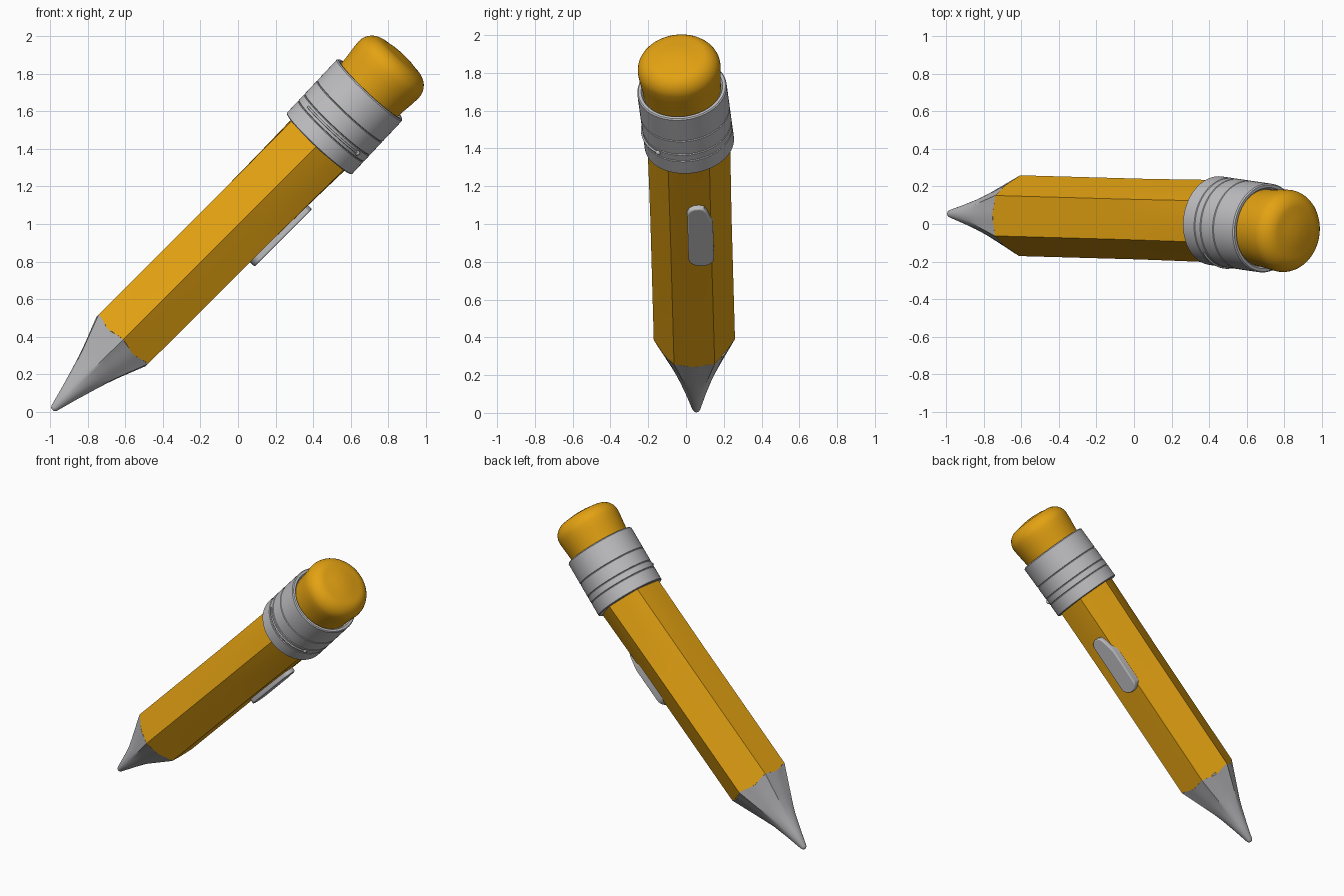
import bpy, bmesh, math
from mathutils import Vector

cube = bpy.data.objects.get("Cube")
if cube:
    bpy.data.objects.remove(cube, do_unlink=True)


def material(name, rgb):
    m = bpy.data.materials.new(name)
    m.use_nodes = True
    m.diffuse_color = (*rgb, 1)
    bsdf = next(n for n in m.node_tree.nodes if n.type == 'BSDF_PRINCIPLED')
    bsdf.inputs["Base Color"].default_value = (*rgb, 1)
    bsdf.inputs["Roughness"].default_value = 0.6
    return m


orange = material("orange", (0.77, 0.36, 0.006))
grey = material("light_grey", (0.52, 0.52, 0.54))


class Frame:
    """Slanted axis; u points to the back, v points up and away from the axis."""
    def __init__(self, start, end):
        self.o = Vector(start)
        self.axis = (Vector(end) - self.o).normalized()
        self.v = self.axis.cross(Vector((0, 1, 0))).normalized()
        self.u = self.v.cross(self.axis)

    def point(self, s, u, v):
        return self.o + self.axis * s + self.u * u + self.v * v


shaft = Frame((-0.988, 0.055, 0.01), (0.432, 0.015, 1.427))
head = Frame((0.432, 0.018, 1.427), (0.705, -0.022, 1.718))


def finish(name, bm, mat, angle=30):
    bmesh.ops.recalc_face_normals(bm, faces=bm.faces[:])
    mesh = bpy.data.meshes.new(name)
    bm.to_mesh(mesh)
    bm.free()
    mesh.materials.append(mat)
    ob = bpy.data.objects.new(name, mesh)
    bpy.context.collection.objects.link(ob)
    bpy.ops.object.select_all(action='DESELECT')
    ob.select_set(True)
    bpy.context.view_layer.objects.active = ob
    bpy.ops.object.shade_smooth_by_angle(angle=math.radians(angle))
    return ob


def loft(name, frame, rings, mat, n=72):
    """Rings are (distance, radius, hexagon amount, scallop depth)."""
    bm = bmesh.new()
    loops = []
    for s, r, hexa, scallop in rings:
        loop = []
        for i in range(n):
            a = math.tau * i / n
            side = math.cos(math.pi / 6) / math.cos(a % (math.pi / 3) - math.pi / 6)
            rad = r * (1 - hexa + hexa * side)
            dip = scallop * (1 - math.cos(6 * a)) / 2
            loop.append(bm.verts.new(frame.point(s - dip, rad * math.cos(a), rad * math.sin(a))))
        loops.append(loop)
    for a, b in zip(loops, loops[1:]):
        for i in range(n):
            j = (i + 1) % n
            bm.faces.new((a[i], a[j], b[j], b[i]))
    bm.faces.new(loops[0])
    bm.faces.new(loops[-1])
    return finish(name, bm, mat)


def lathe(name, frame, profile, mat):
    return loft(name, frame, [(s, r, 0, 0) for s, r in profile], mat)


# Sharpened tip: round point growing into the hexagon
loft("sharpened_tip", shaft, [
    (0, 0.008, 0, 0), (0.005, 0.015, 0, 0), (0.016, 0.021, 0, 0),
    (0.13, 0.052, 0, 0), (0.23, 0.083, 0.15, 0), (0.30, 0.112, 0.6, 0),
    (0.38, 0.147, 0.9, 0.006), (0.535, 0.215, 1, 0.018)], grey)

# Hexagonal body, softening slightly where it enters the collar
loft("body", shaft, [
    (0.535, 0.215, 1, 0.018), (1.45, 0.215, 1, 0),
    (1.75, 0.217, 0.9, 0), (2.05, 0.22, 0.75, 0)], orange)

# Metal collar with shallow grooves
R = 0.238
collar = [(0, 0.2), (0, R - 0.005), (0.005, R)]
for g in (0.095, 0.142, 0.24):
    collar += [(g - 0.004, R), (g, R - 0.005), (g + 0.004, R)]
collar += [(0.393, R), (0.4, R - 0.006), (0.4, 0.217), (0.385, 0.208)]
lathe("collar", head, collar, grey)

# Rounded eraser
eraser = [(0.37, 0.205), (0.44, 0.21), (0.5, 0.217)]
for k in range(9):
    a = math.pi / 2 * k / 8
    eraser.append((0.545 + 0.095 * math.sin(a), 0.125 + 0.095 * math.cos(a)))
eraser += [(0.649, 0.08), (0.654, 0.03), (0.655, 0.004)]
lathe("eraser", head, eraser, orange)

# Thin raised arc on the front of the collar
bm = bmesh.new()
steps, tube, sides = 28, 0.006, 8
loops = []
for i in range(steps + 1):
    a = math.pi - 0.83 + 1.7 * i / steps
    loop = []
    for k in range(sides):
        t = math.tau * k / sides
        rad = R + 0.002 + tube * math.sin(t)
        loop.append(bm.verts.new(head.point(
            0.12 + tube * math.cos(t), rad * math.cos(a), rad * math.sin(a))))
    loops.append(loop)
for a, b in zip(loops, loops[1:]):
    for k in range(sides):
        j = (k + 1) % sides
        bm.faces.new((a[k], a[j], b[j], b[k]))
bm.faces.new(loops[0])
bm.faces.new(loops[-1])
finish("collar_arc", bm, grey, 60)

# Small knob at the lower end of the arc
bm = bmesh.new()
bmesh.ops.create_uvsphere(bm, u_segments=16, v_segments=8, radius=0.014)
end = math.pi + 0.87
bmesh.ops.translate(bm, verts=bm.verts[:], vec=head.point(
    0.12, R * math.cos(end), R * math.sin(end)))
finish("collar_knob", bm, grey, 60)

# Side button on the underside: rounded at both ends, one corner cut back
outline = []
for k in range(13):
    a = math.pi + math.pi * k / 12
    outline.append((0.0525 + 0.0675 * math.cos(a), 1.355 + 0.055 * math.sin(a)))
outline += [(0.12, 1.60), (0.112, 1.63), (0.09, 1.70), (0.075, 1.725),
            (0.05, 1.733), (0.02, 1.73), (-0.003, 1.715), (-0.015, 1.69)]
bm = bmesh.new()
face = bm.faces.new([bm.verts.new(shaft.point(s, u, -0.16)) for u, s in outline])
ext = bmesh.ops.extrude_face_region(bm, geom=[face])
top = [g for g in ext["geom"] if isinstance(g, bmesh.types.BMVert)]
bmesh.ops.translate(bm, verts=top, vec=shaft.v * -0.06)
button = finish("side_button", bm, grey)
bevel = button.modifiers.new("soft_edge", 'BEVEL')
bevel.width = 0.008
bevel.segments = 3
bevel.limit_method = 'ANGLE'
bevel.angle_limit = math.radians(50)
